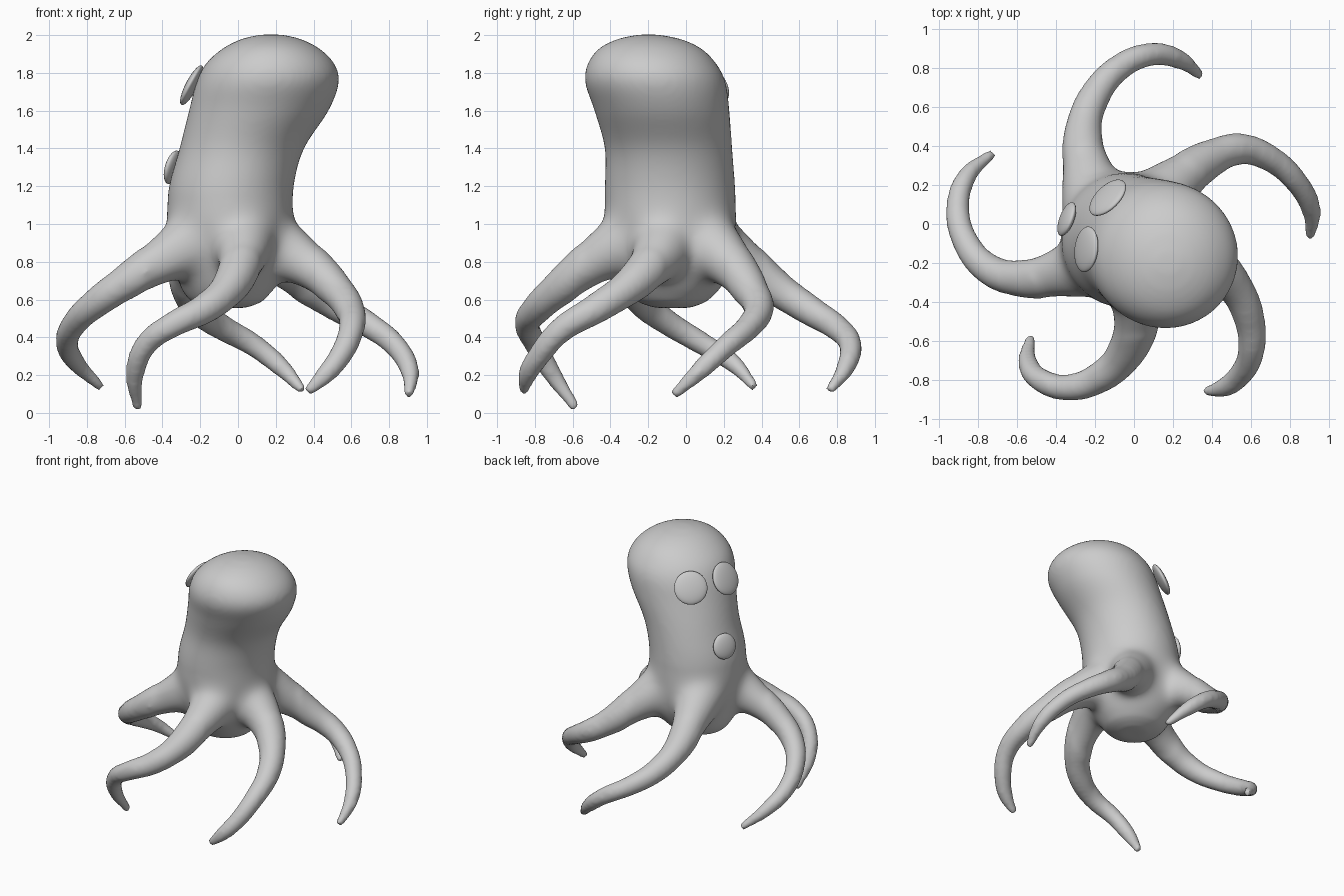
import bpy, bmesh, math
from mathutils import Vector

if "Cube" in bpy.data.objects:
    bpy.data.objects.remove(bpy.data.objects["Cube"])

grey = bpy.data.materials.new("soft_grey")
grey.diffuse_color = (0.6, 0.6, 0.6, 1)
grey.use_nodes = True
grey.node_tree.nodes["Principled BSDF"].inputs["Base Color"].default_value = grey.diffuse_color


def link(name, data):
    ob = bpy.data.objects.new(name, data)
    bpy.context.collection.objects.link(ob)
    return ob


def activate(ob):
    bpy.ops.object.select_all(action='DESELECT')
    ob.select_set(True)
    bpy.context.view_layer.objects.active = ob


def catmull(a, b, c, d, t):
    return [0.5 * (2 * q + (r - p) * t + (2 * p - 5 * q + 4 * r - s) * t * t
                   + (3 * q - p - 3 * r + s) * t ** 3) for p, q, r, s in zip(a, b, c, d)]


# Leaning head and body: z, x min, x max, y min, y max
SECTIONS = [
    (0.555, -0.14, 0.04, -0.16, 0.02), (0.59, -0.25, 0.13, -0.26, 0.11),
    (0.66, -0.31, 0.20, -0.32, 0.19), (0.80, -0.34, 0.26, -0.38, 0.25),
    (1.00, -0.38, 0.29, -0.43, 0.27), (1.20, -0.365, 0.295, -0.43, 0.26),
    (1.40, -0.31, 0.35, -0.43, 0.245), (1.60, -0.26, 0.48, -0.485, 0.23),
    (1.75, -0.22, 0.535, -0.535, 0.21), (1.85, -0.17, 0.51, -0.52, 0.16),
    (1.93, -0.08, 0.43, -0.46, 0.08), (1.98, 0.02, 0.33, -0.36, -0.03),
    (2.003, 0.12, 0.23, -0.25, -0.15)]


def make_body(n=48, steps=5):
    rows = []
    last = len(SECTIONS) - 1
    for i in range(last):
        a, d = SECTIONS[max(i - 1, 0)], SECTIONS[min(i + 2, last)]
        rows += [catmull(a, SECTIONS[i], SECTIONS[i + 1], d, k / steps) for k in range(steps)]
    rows.append(SECTIONS[-1])
    bm = bmesh.new()
    rings = []
    for z, x0, x1, y0, y1 in rows:
        rings.append([bm.verts.new(((x0 + x1) / 2 + (x1 - x0) / 2 * math.cos(2 * math.pi * j / n),
                                    (y0 + y1) / 2 + (y1 - y0) / 2 * math.sin(2 * math.pi * j / n), z))
                      for j in range(n)])
    for r, s in zip(rings, rings[1:]):
        for j in range(n):
            k = (j + 1) % n
            bm.faces.new((r[j], r[k], s[k], s[j]))
    bm.faces.new(rings[0][::-1])
    bm.faces.new(rings[-1])
    me = bpy.data.meshes.new("octopus_body")
    bm.to_mesh(me)
    bm.free()
    return link("octopus_body", me)


# Tapering curled arms
RADII = [0.19, 0.135, 0.098, 0.082, 0.07, 0.062, 0.052, 0.03]
ARMS = {
    "front_arm": [(0.03, -0.22, 0.95), (0.02, -0.46, 0.82), (-0.05, -0.67, 0.66), (-0.18, -0.79, 0.55),
                  (-0.34, -0.84, 0.47), (-0.48, -0.80, 0.37), (-0.545, -0.71, 0.21), (-0.53, -0.58, 0.02)],
    "right_arm": [(0.12, -0.10, 0.92), (0.34, -0.17, 0.80), (0.50, -0.30, 0.67), (0.59, -0.48, 0.55),
                  (0.60, -0.66, 0.44), (0.54, -0.78, 0.30), (0.46, -0.84, 0.20), (0.365, -0.86, 0.11)],
    "back_right_arm": [(0.08, 0.08, 0.92), (0.24, 0.23, 0.79), (0.40, 0.34, 0.65), (0.55, 0.385, 0.55),
                       (0.70, 0.335, 0.46), (0.83, 0.22, 0.36), (0.91, 0.07, 0.22), (0.905, -0.07, 0.09)],
    "back_arm": [(-0.19, 0.08, 0.93), (-0.24, 0.28, 0.81), (-0.26, 0.48, 0.66), (-0.20, 0.66, 0.54),
                 (-0.08, 0.80, 0.45), (0.08, 0.87, 0.36), (0.23, 0.845, 0.24), (0.345, 0.76, 0.115)],
    "left_arm": [(-0.18, -0.19, 0.93), (-0.38, -0.25, 0.82), (-0.58, -0.28, 0.70), (-0.74, -0.235, 0.59),
                 (-0.86, -0.10, 0.48), (-0.905, 0.08, 0.37), (-0.86, 0.24, 0.27), (-0.725, 0.365, 0.135)]}


def make_arm(name, pts):
    cu = bpy.data.curves.new(name, 'CURVE')
    cu.dimensions = '3D'
    cu.bevel_depth = 1.0
    cu.bevel_resolution = 6
    cu.use_fill_caps = True
    cu.resolution_u = 8
    sp = cu.splines.new('BEZIER')
    sp.radius_interpolation = 'CARDINAL'
    sp.bezier_points.add(len(pts) - 1)
    for bp, co, r in zip(sp.bezier_points, pts, RADII):
        bp.co, bp.radius = co, r
        bp.handle_left_type = bp.handle_right_type = 'AUTO'
    ob = link(name, cu)
    activate(ob)
    bpy.ops.object.convert(target='MESH')
    return bpy.context.view_layer.objects.active


# Fuse body and arms into one skin
body = make_body()
arms = [make_arm(n, p) for n, p in ARMS.items()]
activate(body)
for a in arms:
    a.select_set(True)
bpy.ops.object.join()
mod = body.modifiers.new("fuse", 'REMESH')
mod.mode = 'VOXEL'
mod.voxel_size = 0.016
bpy.ops.object.modifier_apply(modifier=mod.name)

# Relax the skin, with extra blending where the arms leave the body
bm = bmesh.new()
bm.from_mesh(body.data)
everything = list(bm.verts)
joints = [v for v in bm.verts if 0.6 < v.co.z < 1.15 and math.hypot(v.co.x + 0.05, v.co.y + 0.07) < 0.52]
for verts, count in ((joints, 40), (everything, 9)):
    for _ in range(count):
        bmesh.ops.smooth_vert(bm, verts=verts, factor=0.5, use_axis_x=True, use_axis_y=True, use_axis_z=True)
bm.to_mesh(body.data)
bm.free()
body.data.materials.clear()
body.data.materials.append(grey)
body.data.polygons.foreach_set("material_index", [0] * len(body.data.polygons))
body.data.shade_smooth()


# Flattened discs for the eyes and mouth
def disc(name, loc, normal, radius, depth):
    bm = bmesh.new()
    bmesh.ops.create_uvsphere(bm, u_segments=32, v_segments=16, radius=1)
    me = bpy.data.meshes.new(name)
    bm.to_mesh(me)
    bm.free()
    me.materials.append(grey)
    me.shade_smooth()
    ob = link(name, me)
    ob.location = loc
    ob.scale = (radius, radius, depth)
    ob.rotation_mode = 'QUATERNION'
    ob.rotation_quaternion = Vector(normal).to_track_quat('Z', 'Y')


disc("left_eye", (-0.245, -0.13, 1.735), (-0.88, 0.10, 0.46), 0.118, 0.03)
disc("right_eye", (-0.135, 0.135, 1.735), (-0.62, 0.63, 0.46), 0.118, 0.03)
disc("mouth", (-0.345, 0.025, 1.30), (-0.90, 0.34, 0.27), 0.092, 0.03)
